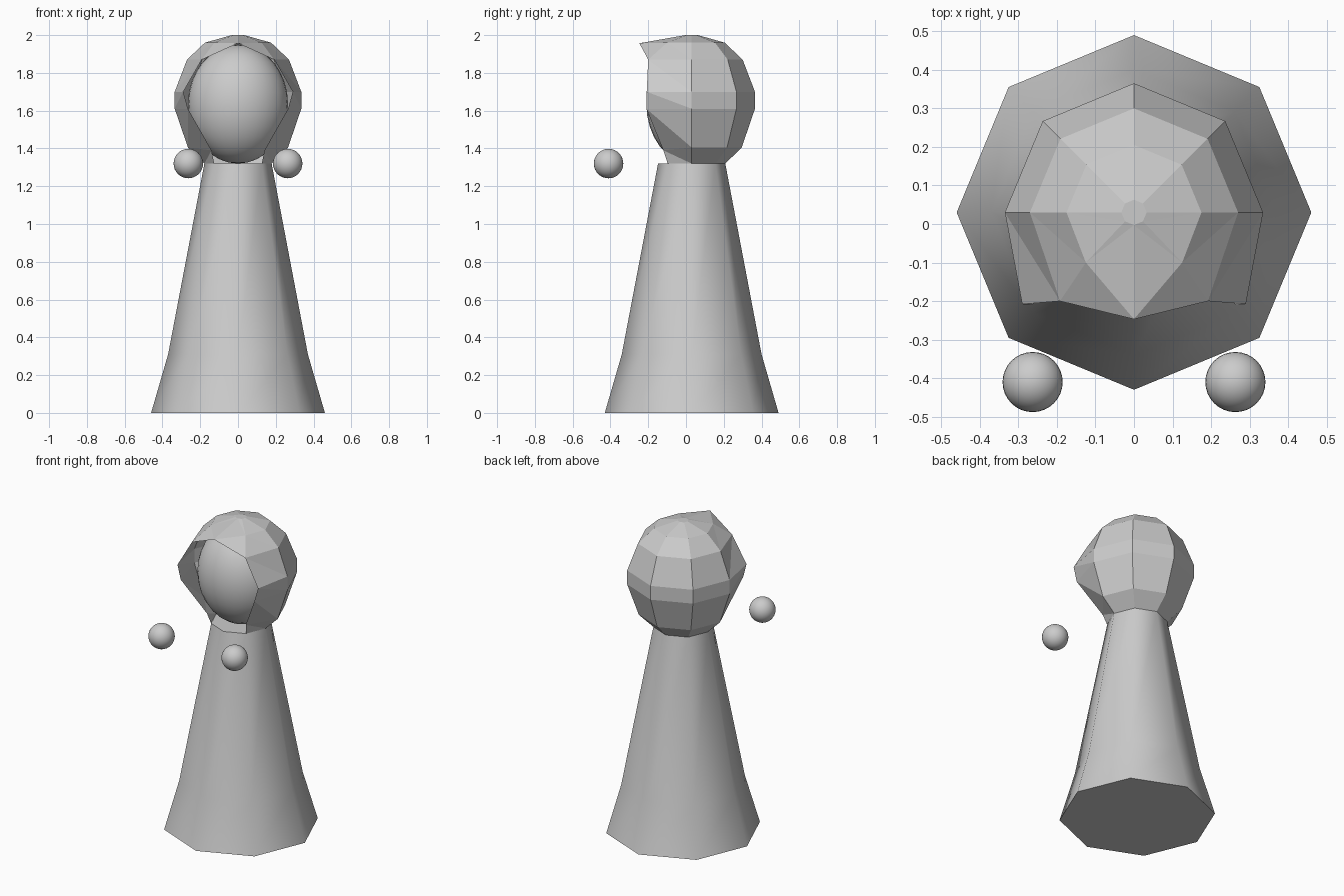
import bpy, bmesh
from math import sin, cos, radians

if "Cube" in bpy.data.objects:
    bpy.data.objects.remove(bpy.data.objects["Cube"])

CY = 0.03  # axis of the figure


def make_object(name, bm, smooth_angle=None):
    bmesh.ops.recalc_face_normals(bm, faces=bm.faces)
    mesh = bpy.data.meshes.new(name)
    bm.to_mesh(mesh)
    bm.free()
    ob = bpy.data.objects.new(name, mesh)
    bpy.context.collection.objects.link(ob)
    bpy.ops.object.select_all(action='DESELECT')
    ob.select_set(True)
    bpy.context.view_layer.objects.active = ob
    if smooth_angle:
        bpy.ops.object.shade_smooth_by_angle(angle=radians(smooth_angle))
    return ob


def ellipsoid(name, centre, radii, segments=32, rings=16):
    bm = bmesh.new()
    bmesh.ops.create_uvsphere(bm, u_segments=segments, v_segments=rings, radius=1)
    bmesh.ops.scale(bm, vec=radii, verts=bm.verts)
    bmesh.ops.translate(bm, vec=centre, verts=bm.verts)
    return make_object(name, bm, 60)


def on_axis(r, deg, z):
    return (r * cos(radians(deg)), CY + r * sin(radians(deg)), z)


# Octagonal robe with a flared hem
bm = bmesh.new()
rings = [[bm.verts.new(on_axis(r, 45 * i, z)) for i in range(8)]
         for r, z in ((0.46, 0), (0.37, 0.31), (0.178, 1.32))]
for lo, hi in zip(rings, rings[1:]):
    for i in range(8):
        j = (i + 1) % 8
        bm.faces.new((lo[i], lo[j], hi[j], hi[i]))
bm.faces.new(rings[0])
bm.faces.new(rings[-1])
make_object("robe", bm, 60)

# Head and floating hands
ellipsoid("head", (0, CY, 1.635), (0.265, 0.24, 0.315))
for side, label in ((-1, "left"), (1, "right")):
    ellipsoid("hand_" + label, (side * 0.263, -0.41, 1.32), (0.078,) * 3)

# Faceted hair: right-hand half is four columns per ring (back, back side,
# side, front side), open at the face, then mirrored
profile = [  # ring radius, height, front side point (x, y, z)
    (0.033, 2.00, (0.023, 0.007, 2.00)),
    (0.175, 1.96, (0.125, -0.10, 1.96)),
    (0.27, 1.87, (0.192, -0.20, 1.87)),
    (0.335, 1.70, (0.29, -0.208, 1.70)),
    (0.335, 1.61, (0.265, -0.21, 1.61)),
    (0.265, 1.405, (0.14, -0.12, 1.39)),
    (0.178, 1.32, (0.126, -0.097, 1.32)),
]
bm = bmesh.new()
cols = [[bm.verts.new(on_axis(r, a, z)) for a in (90, 45, 0)] + [bm.verts.new(p)]
        for r, z, p in profile]
for up, dn in zip(cols, cols[1:]):
    for i in range(3):
        a, b, c, d = up[i], up[i + 1], dn[i + 1], dn[i]
        if i == 2:  # twisted front strip is split into triangles
            bm.faces.new((a, b, d))
            bm.faces.new((b, c, d))
        else:
            bm.faces.new((a, b, c, d))
# crown and pointed fringe
crown_front = bm.verts.new((0, CY - 0.033, 2.00))
peak = bm.verts.new((0, -0.247, 1.957))
bm.faces.new(cols[0] + [crown_front])
bm.faces.new((crown_front, cols[0][3], cols[1][3]))
bm.faces.new((crown_front, cols[1][3], peak))
bm.faces.new((peak, cols[1][3], cols[2][3]))
hair = make_object("hair", bm)
mirror = hair.modifiers.new("mirror", 'MIRROR')
mirror.use_clip = True
